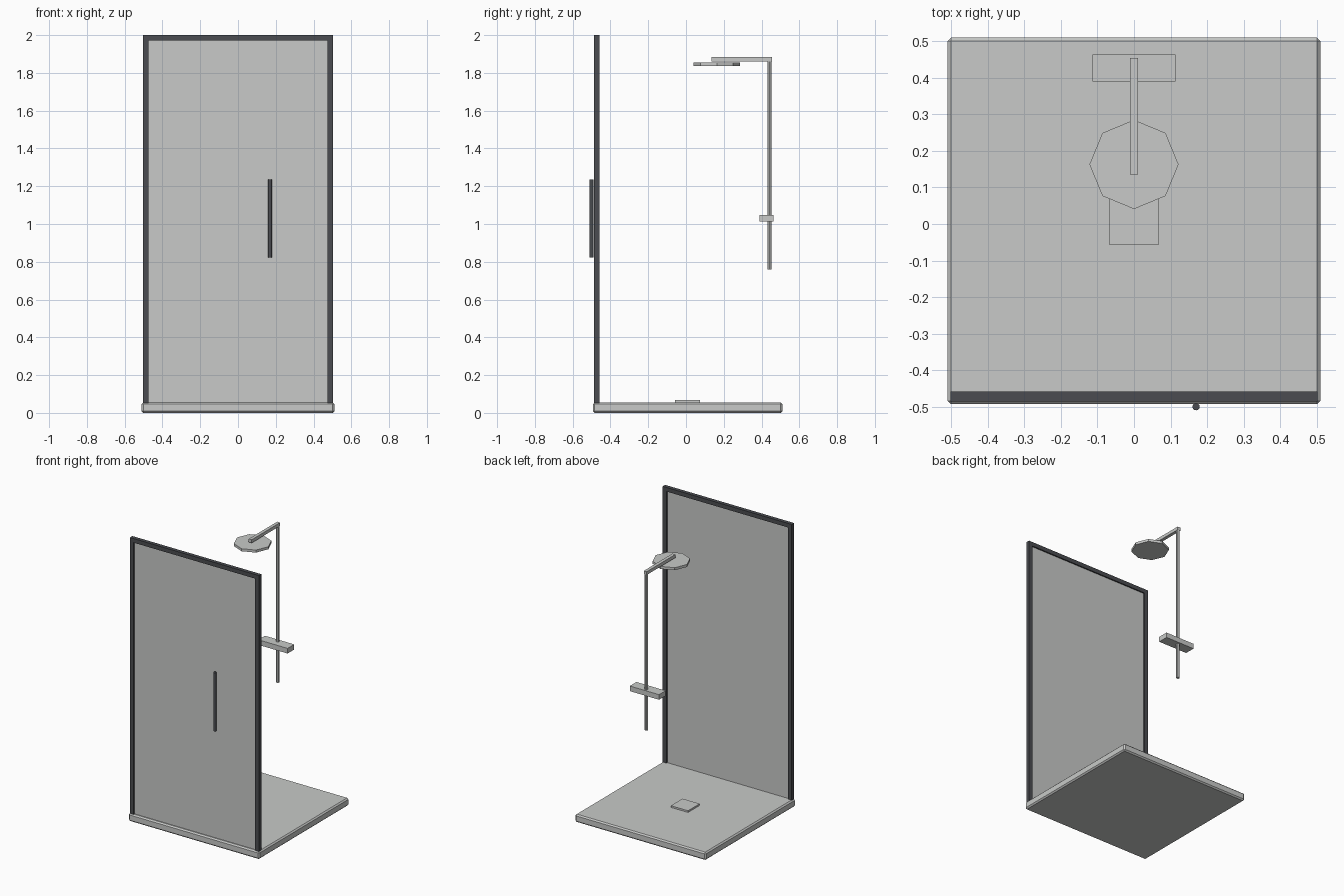
import bpy
import math

if "Cube" in bpy.data.objects:
    bpy.data.objects.remove(bpy.data.objects["Cube"])


def material(name, rgb):
    m = bpy.data.materials.new(name)
    m.diffuse_color = (*rgb, 1)
    m.use_nodes = True
    m.node_tree.nodes["Principled BSDF"].inputs["Base Color"].default_value = m.diffuse_color
    return m


GREY = material("light_grey", (0.58, 0.59, 0.58))
DARK = material("charcoal", (0.07, 0.073, 0.082))


def box(name, x, y, z, mat, bevel=0.0):
    """Box from (min, max) ranges on each axis."""
    ranges = (x, y, z)
    bpy.ops.mesh.primitive_cube_add(size=1, location=[sum(r) / 2 for r in ranges])
    o = bpy.context.object
    o.name = name
    o.scale = [r[1] - r[0] for r in ranges]
    bpy.ops.object.transform_apply(location=False, rotation=False, scale=True)
    o.data.materials.append(mat)
    if bevel:
        b = o.modifiers.new("bevel", "BEVEL")
        b.width = bevel
        b.segments = 1
    return o


def post(name, x, y, z, radius, mat, sides=8):
    """Upright prism between two heights."""
    bpy.ops.mesh.primitive_cylinder_add(vertices=sides, radius=radius, depth=z[1] - z[0],
                                        location=(x, y, sum(z) / 2))
    o = bpy.context.object
    o.name = name
    o.data.materials.append(mat)
    return o


# Tray with chamfered edges, and raised drain cover
box("tray", (-0.51, 0.51), (-0.493, 0.51), (0.0, 0.055), GREY, 0.009)
box("drain_cover", (-0.067, 0.067), (-0.057, 0.073), (0.05, 0.067), GREY)

# Door panel with frame on three sides
FRAME_Y = (-0.486, -0.459)
box("door_panel", (-0.476, 0.476), (-0.477, -0.468), (0.05, 1.975), GREY)
for side, label in ((-1, "left"), (1, "right")):
    box("frame_" + label, sorted((side * 0.474, side * 0.503)), FRAME_Y, (0.05, 2.0), DARK)
box("frame_top", (-0.474, 0.474), FRAME_Y, (1.971, 2.0), DARK)

# Door handle
post("door_handle", 0.17, -0.5, (0.822, 1.235), 0.01, DARK, 12)

# Riser pipe, arm, shower head and mixer bar
post("riser_pipe", 0, 0.442, (0.76, 1.875), 0.0115, GREY, 8)
box("shower_arm", (-0.0115, 0.0115), (0.136, 0.454), (1.861, 1.884), GREY)
post("shower_head", 0, 0.163, (1.836, 1.854), 0.122, GREY, 8)
box("mixer_bar", (-0.114, 0.114), (0.39, 0.464), (1.012, 1.048), GREY)
